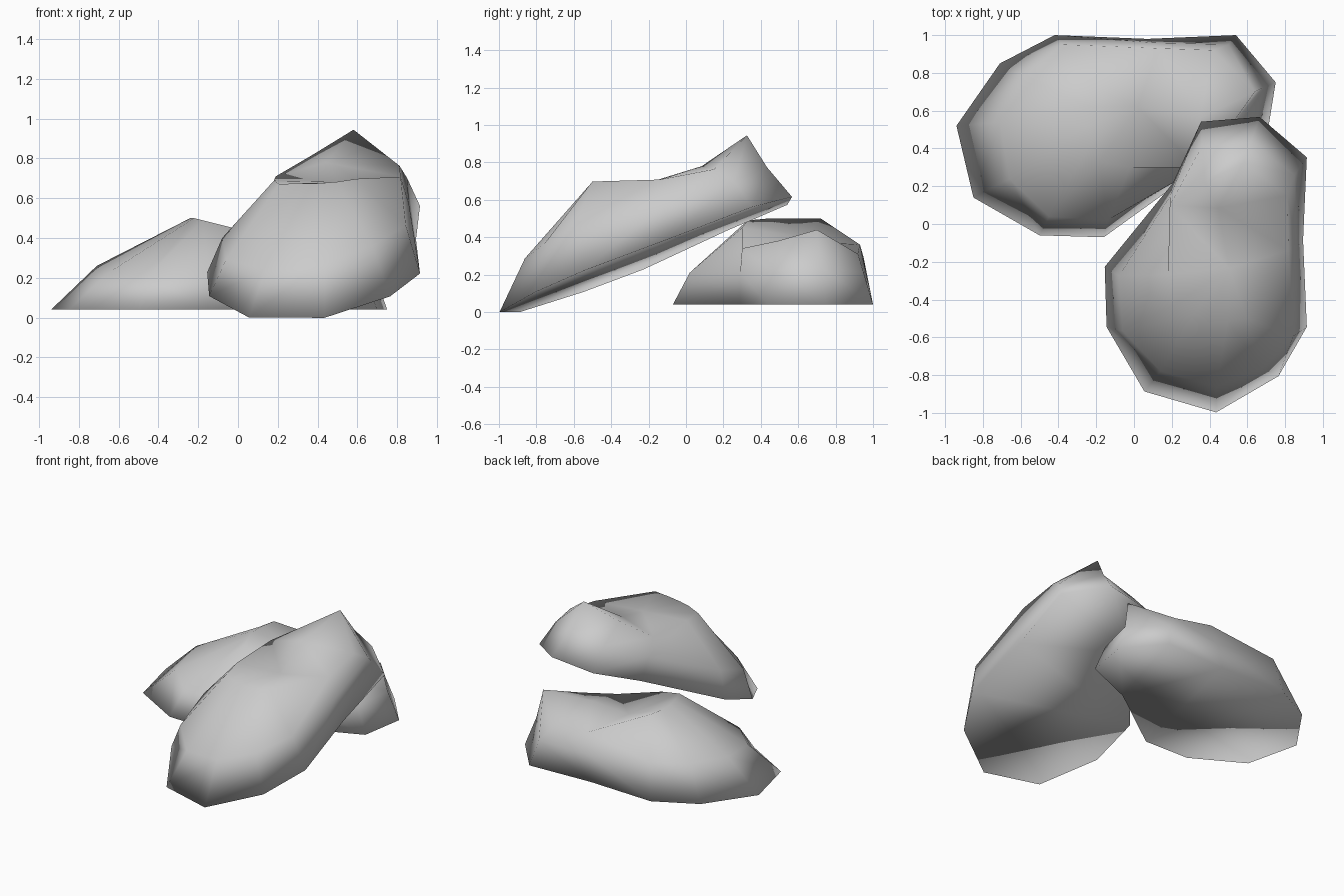
import bpy
import bmesh
from mathutils import Matrix

cube = bpy.data.objects.get("Cube")
if cube:
    bpy.data.objects.remove(cube, do_unlink=True)

# One plain grey for the whole pair
grey = bpy.data.materials.new("plain_grey")
grey.use_nodes = True
colour = (0.6, 0.6, 0.6, 1)
grey.diffuse_color = colour
grey.node_tree.nodes["Principled BSDF"].inputs["Base Color"].default_value = colour

# Outlines run round the slipper from the toe tip; x = toe to heel, z = height over the sole
sole_outline = [(-.94, .52), (-.71, .85), (-.42, 1), (.07, .98), (.54, 1), (.75, .75),
                (.7, .44), (.34, .29), (-.16, -.07), (-.5, -.06), (-.85, .14)]
side_outline = [(-.71, .54, .22), (-.58, .78, .23), (-.38, .95, .25), (.1, .96, .18),
                (.5, .95, .17), (.68, .72, .2), (.63, .46, .18), (.33, .29, .17),
                (-.14, .02, .17), (-.45, .04, .17), (-.66, .24, .18)]
shoulder_outline = [(-.24, .52, .46), (-.24, .62, .46), (-.22, .72, .46), (.13, .93, .32),
                    (.42, .92, .27), (.64, .7, .4), (.49, .49, .34), (.33, .3, .3),
                    (-.02, .3, .41), (-.18, .33, .45), (-.22, .44, .46)]
saddle_points = [(.02, .62, .36), (.35, .56, .345)]


def bridge(bm, lower, upper):
    """Join two rings of vertices with a band of quads."""
    count = len(lower)
    for i in range(count):
        j = (i + 1) % count
        bm.faces.new((lower[i], lower[j], upper[j], upper[i]))


def build_slipper(name, placement):
    bm = bmesh.new()

    def add_verts(points):
        return [bm.verts.new(point) for point in points]

    # Outer body: sole rim, swelling side and shoulder
    sole = add_verts([(x, y, 0) for x, y in sole_outline])
    side = add_verts(side_outline)
    shoulder = add_verts(shoulder_outline)
    bridge(bm, sole, side)
    bridge(bm, side, shoulder)

    # Closed top, sinking to a shallow saddle between toe crest and heel crest
    front, back = add_verts(saddle_points)
    for i, vert in enumerate(shoulder):
        centre = back if 3 <= i < 7 else front
        bm.faces.new((vert, shoulder[(i + 1) % len(shoulder)], centre))
    bm.faces.new((shoulder[3], back, front))
    bm.faces.new((shoulder[7], front, back))

    # Sole in a toe piece and a heel piece
    bm.faces.new(sole[:3] + sole[8:])
    bm.faces.new(sole[2:9])

    for face in bm.faces:
        face.smooth = True
    bm.transform(placement)
    bmesh.ops.triangulate(bm, faces=[f for f in bm.faces if len(f.verts) > 4])
    bmesh.ops.recalc_face_normals(bm, faces=bm.faces)

    mesh = bpy.data.meshes.new(name)
    bm.to_mesh(mesh)
    bm.free()
    mesh.materials.append(grey)
    slipper = bpy.data.objects.new(name, mesh)
    bpy.context.collection.objects.link(slipper)
    return slipper


# Flat slipper behind, and its mirrored partner turned forward with the heel raised
flat_placement = Matrix.Translation((0, 0, .04))
raised_placement = Matrix((
    (0, 1, -.085, -.085),
    (.935, -.07, -.354, -.082),
    (.354, .08, .93, .29),
    (0, 0, 0, 1),
))
build_slipper("flat_slipper", flat_placement)
build_slipper("raised_slipper", raised_placement)
